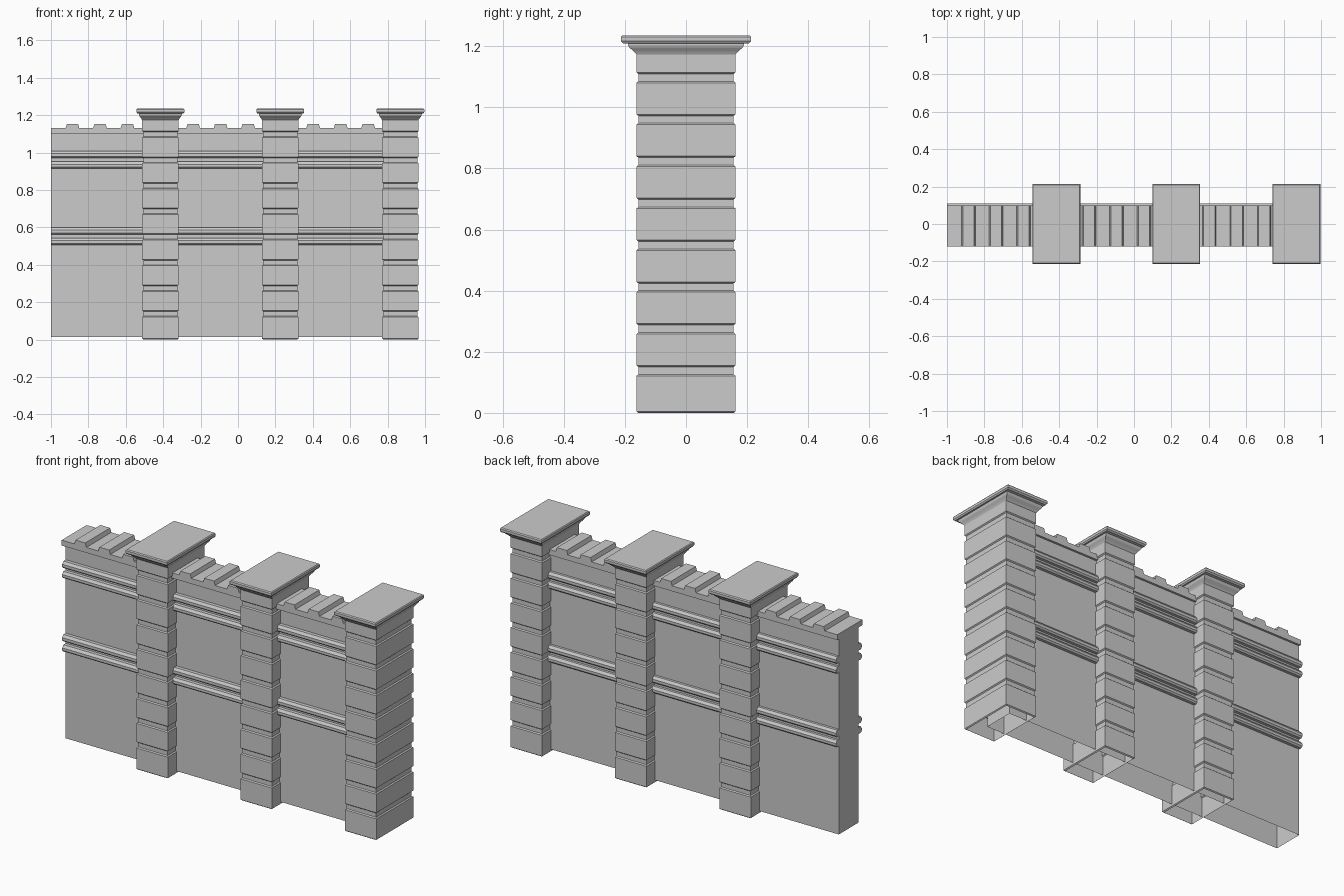
import bpy, bmesh

if "Cube" in bpy.data.objects:
    bpy.data.objects.remove(bpy.data.objects["Cube"])

PILLARS = (-0.415, 0.226, 0.868)
WALL_END = 0.88


def finish(name, bm):
    bmesh.ops.recalc_face_normals(bm, faces=bm.faces)
    me = bpy.data.meshes.new(name)
    bm.to_mesh(me)
    bm.free()
    ob = bpy.data.objects.new(name, me)
    bpy.context.collection.objects.link(ob)
    return ob


def extrude(name, points, offset):
    """Closed outline (3D points) swept by an offset vector."""
    bm = bmesh.new()
    face = bm.faces.new([bm.verts.new(p) for p in points])
    new = bmesh.ops.extrude_face_region(bm, geom=[face], use_keep_orig=True)["geom"]
    bmesh.ops.translate(bm, vec=offset, verts=[v for v in new if isinstance(v, bmesh.types.BMVert)])
    return finish(name, bm)


def stack(name, cx, rings):
    """Rectangular rings (half x, half y, z) joined upward, open at the bottom."""
    bm = bmesh.new()
    loops = [[bm.verts.new((cx + sx * hx, sy * hy, z))
              for sx, sy in ((-1, -1), (1, -1), (1, 1), (-1, 1))] for hx, hy, z in rings]
    for a, b in zip(loops, loops[1:]):
        for i in range(4):
            j = (i + 1) % 4
            bm.faces.new((a[i], a[j], b[j], b[i]))
    bm.faces.new(loops[-1])
    return finish(name, bm)


# pillar profile: nine bevelled blocks separated by shallow grooves
HX, HY, BEV, IN = 0.097, 0.162, 0.005, 0.006
rings = []
for i in range(9):
    z0 = 0.0 if i == 0 else 0.137 * i + 0.013
    z1 = 1.178 if i == 8 else 0.137 * (i + 1) - 0.011
    rings += [(HX - IN, HY - IN, z0), (HX, HY, z0 + BEV), (HX, HY, z1 - BEV)]
    if i < 8:
        rings.append((HX - IN, HY - IN, z1))

# flared moulding and cap slab
rings += [(0.102, 0.170, 1.182), (0.112, 0.185, 1.195), (0.115, 0.190, 1.204),
          (0.115, 0.190, 1.208), (0.123, 0.206, 1.209), (0.128, 0.213, 1.216),
          (0.128, 0.213, 1.230), (0.124, 0.208, 1.235)]
for cx in PILLARS:
    stack("pillar", cx, rings)

# wall body, hollow and open underneath
mid, half = (WALL_END - 1) / 2, (WALL_END + 1) / 2
stack("wall", mid, [(half, 0.086, 0.015), (half, 0.086, 1.11)])

# paired horizontal mouldings on both faces
for base in (0.507, 0.915):
    for side, reach in ((-1, 0.116), (1, 0.11)):
        for lo, hi in ((0.0, 0.036), (0.056, 0.093)):
            prof = [(0.08, lo), (reach - 0.008, lo), (reach, lo + 0.008),
                    (reach, hi - 0.014), (reach - 0.01, hi), (0.08, hi)]
            extrude("moulding", [(-1, side * y, base + z) for y, z in prof],
                    (WALL_END + 1, 0, 0))

# notched coping, one length per bay
for left, right, first in ((-1.0, -0.415, -0.885), (-0.415, 0.226, -0.24), (0.226, 0.868, 0.402)):
    outline = [(right, 1.13), (right, 1.1), (left, 1.1), (left, 1.13)]
    for k in range(3):
        c = first + 0.147 * k
        outline += [(c - 0.037, 1.13), (c - 0.030, 1.153), (c + 0.030, 1.153), (c + 0.037, 1.13)]
    extrude("coping", [(x, -0.121, z) for x, z in outline], (0, 0.219, 0))
